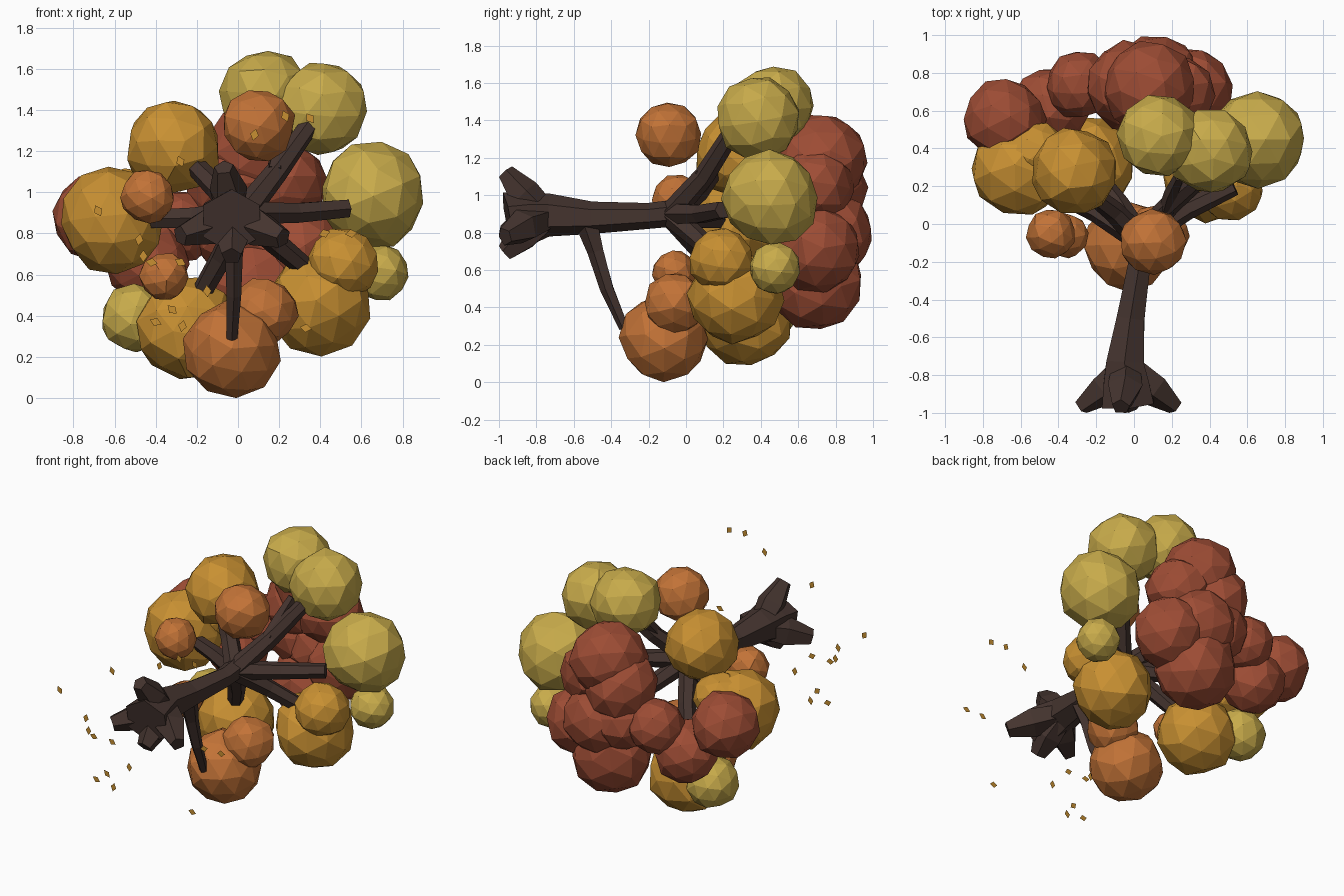
import bpy, bmesh, math, random
from mathutils import Vector, Euler

random.seed(4)
cube = bpy.data.objects.get("Cube")
if cube:
    bpy.data.objects.remove(cube, do_unlink=True)


def material(name, rgb):
    mat = bpy.data.materials.new(name)
    mat.use_nodes = True
    mat.diffuse_color = (*rgb, 1)
    node = mat.node_tree.nodes["Principled BSDF"]
    node.inputs["Base Color"].default_value = (*rgb, 1)
    node.inputs["Roughness"].default_value = 0.9
    return mat


bark = material("dark bark", (0.058, 0.034, 0.028))
red = material("rust red", (0.34, 0.073, 0.035))
orange = material("burnt orange", (0.54, 0.17, 0.038))
gold = material("golden yellow", (0.58, 0.28, 0.032))
olive = material("olive yellow", (0.58, 0.41, 0.07))


def finish(bm, name, mat):
    bmesh.ops.recalc_face_normals(bm, faces=bm.faces[:])
    mesh = bpy.data.meshes.new(name)
    bm.to_mesh(mesh)
    bm.free()
    mesh.materials.append(mat)
    obj = bpy.data.objects.new(name, mesh)
    bpy.context.collection.objects.link(obj)
    return obj


def limb(name, path, sides=6):
    """Faceted tapering tube; path holds x, y, z, radius."""
    bm = bmesh.new()
    points = [Vector(p[:3]) for p in path]
    rings = []
    for i, p in enumerate(points):
        along = (points[min(i + 1, len(points) - 1)] - points[max(i - 1, 0)]).normalized()
        helper = Vector((1, 0, 0)) if abs(along.x) < 0.8 else Vector((0, 0, 1))
        side = along.cross(helper).normalized()
        other = along.cross(side)
        ring = []
        for k in range(sides):
            a = math.tau * k / sides
            r = path[i][3] * random.uniform(0.97, 1.07)
            co = p + (side * math.cos(a) + other * math.sin(a)) * r
            co.y = max(co.y, -1)
            ring.append(bm.verts.new(co))
        rings.append(ring)
    for low, high in zip(rings, rings[1:]):
        for k in range(sides):
            n = (k + 1) % sides
            bm.faces.new((low[k], low[n], high[n], high[k]))
    bm.faces.new(rings[0])
    bm.faces.new(rings[-1])
    return finish(bm, name, bark)


def foliage(name, mat, clumps):
    """Lumpy low-poly balls; each clump is x, y, z, radius."""
    for i, (x, y, z, r) in enumerate(clumps):
        bm = bmesh.new()
        bmesh.ops.create_icosphere(bm, subdivisions=2, radius=r)
        turn = Euler([random.uniform(0, math.tau) for _ in range(3)]).to_matrix()
        for v in bm.verts:
            v.co = turn @ v.co * random.uniform(0.97, 1.06) + Vector((x, y, z))
            v.co.y = min(v.co.y, 1)
            v.co.z = max(v.co.z, 0)
        finish(bm, f"{name}_{i + 1}", mat)


# Trunk
limb("trunk", [(-0.03, -0.95, 0.86, 0.16), (-0.04, -0.84, 0.88, 0.135),
               (-0.05, -0.73, 0.89, 0.112), (-0.02, -0.5, 0.88, 0.083),
               (0.03, -0.2, 0.89, 0.066), (0.03, 0.0, 0.91, 0.07)])

# Flared roots, webbed into the base
for i, (x, z) in enumerate([(-0.07, 1.12), (-0.28, 0.79), (-0.03, 0.69), (0.22, 0.78)]):
    limb(f"root_{i + 1}", [(-0.04, -0.74, 0.88, 0.07),
                           (x * 0.5 - 0.01, -0.87, z * 0.5 + 0.44, 0.095),
                           (x, -0.97, z, 0.05)], 5)

# Branches from the fork
tips = [(0.53, 0.2, 0.92), (0.35, 0.24, 1.33), (-0.24, 0.17, 1.16), (-0.44, 0.18, 0.87),
        (-0.19, 0.24, 0.49), (0.33, 0.2, 0.63)]
for i, tip in enumerate(tips):
    start = Vector((0.03, -0.08, 0.9))
    mid = start.lerp(Vector(tip), 0.5) + Vector((0, 0.02, -0.01))
    limb(f"branch_{i + 1}", [(*start, 0.065), (*mid, 0.055), (*tip, 0.048)])
limb("upper_twig", [(0.18, 0.08, 1.1, 0.045), (0.2, 0.16, 1.2, 0.04), (0.24, 0.25, 1.33, 0.03)], 5)
limb("low_branch", [(-0.01, -0.53, 0.86, 0.065), (-0.02, -0.48, 0.7, 0.045),
                    (-0.02, -0.42, 0.5, 0.038), (-0.03, -0.33, 0.29, 0.027)], 5)

# Foliage clumps
foliage("olive_foliage", olive, [
    (0.13, 0.465, 1.475, 0.218), (0.405, 0.385, 1.41, 0.223), (0.655, 0.45, 0.985, 0.255),
    (0.69, 0.475, 0.61, 0.137), (-0.5, 0.43, 0.39, 0.165)])
foliage("gold_foliage", gold, [
    (-0.315, 0.28, 1.22, 0.228), (-0.61, 0.29, 0.865, 0.253), (-0.52, 0.37, 0.95, 0.17),
    (-0.24, 0.32, 0.34, 0.25), (0.395, 0.265, 0.455, 0.25), (0.51, 0.19, 0.65, 0.173)])
foliage("orange_foliage", orange, [
    (0.1, -0.095, 1.325, 0.175), (-0.44, -0.05, 0.98, 0.13), (-0.36, -0.06, 0.59, 0.117),
    (-0.03, -0.115, 0.235, 0.233), (0.125, -0.06, 0.42, 0.163)])
foliage("red_foliage", red, [
    (0.08, 0.72, 1.19, 0.245), (0.22, 0.69, 1.05, 0.205), (-0.02, 0.73, 1.04, 0.235),
    (0.12, 0.76, 0.79, 0.235), (0.29, 0.7, 0.71, 0.23), (0.08, 0.69, 0.54, 0.255),
    (-0.03, 0.74, 0.83, 0.21), (-0.29, 0.735, 0.83, 0.177), (-0.44, 0.63, 0.66, 0.2),
    (-0.685, 0.555, 0.88, 0.215)])

# Fallen leaves lying flat around the roots
spots = [(0.23, 1.37), (0.08, 1.28), (-0.28, 1.15), (-0.68, 0.91), (-0.48, 0.77),
         (-0.42, 0.66), (-0.28, 0.66), (-0.46, 0.69), (-0.4, 0.37), (-0.32, 0.43),
         (-0.27, 0.35), (-0.15, 0.52), (0.33, 0.34), (0.42, 0.8), (0.55, 0.8), (0.35, 1.36)]
bm = bmesh.new()
for x, z in spots:
    a = random.uniform(0, math.tau)
    corners = []
    for k in range(4):
        r = 0.03 if k % 2 else 0.021
        t = a + k * math.pi / 2
        corners.append(bm.verts.new((x + r * math.cos(t), -0.97, z + r * math.sin(t))))
    bm.faces.new(corners)
bmesh.ops.solidify(bm, geom=bm.faces[:], thickness=0.003)
finish(bm, "fallen_leaves", gold)
